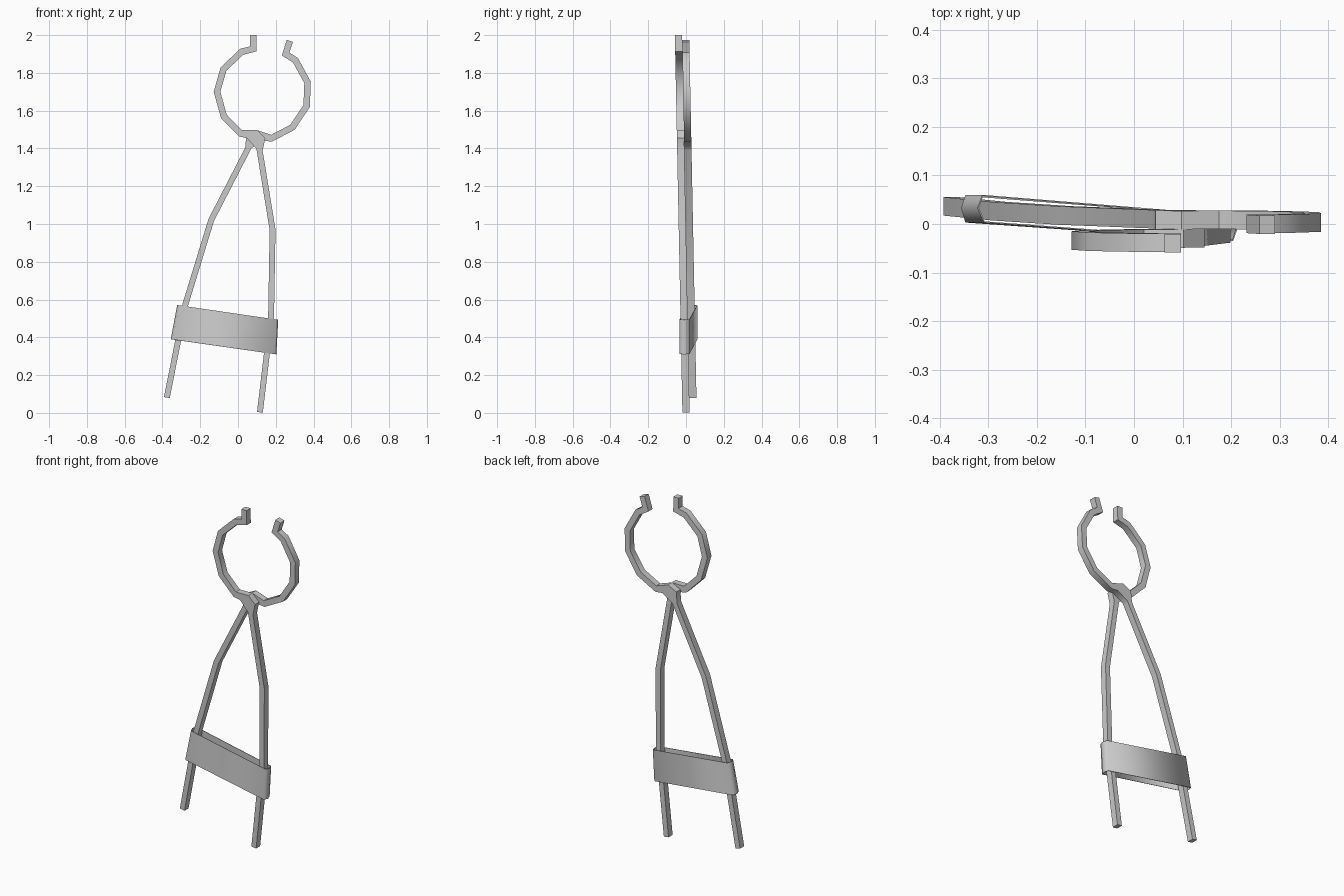
import bpy, bmesh
from math import radians
from mathutils import Vector

cube = bpy.data.objects.get("Cube")
if cube:
    bpy.data.objects.remove(cube, do_unlink=True)

metal = bpy.data.materials.new("grey metal")
metal.use_nodes = True
GREY = (0.6, 0.6, 0.6, 1)
metal.diffuse_color = GREY
metal.node_tree.nodes["Principled BSDF"].inputs["Base Color"].default_value = GREY

DEPTH = 0.038
PIVOT = Vector((0.091, 1.44))
AXIS = Vector((0.1564, 0.9877))      # tilted symmetry line of the tongs


def finish(name, bm, angle, thickness=0):
    bmesh.ops.recalc_face_normals(bm, faces=bm.faces)
    mesh = bpy.data.meshes.new(name)
    bm.to_mesh(mesh)
    bm.free()
    mesh.materials.append(metal)
    obj = bpy.data.objects.new(name, mesh)
    bpy.context.collection.objects.link(obj)
    bpy.ops.object.select_all(action='DESELECT')
    obj.select_set(True)
    bpy.context.view_layer.objects.active = obj
    if thickness:
        mod = obj.modifiers.new("thickness", 'SOLIDIFY')
        mod.thickness = thickness
        bpy.ops.object.modifier_apply(modifier=mod.name)
    bpy.ops.object.shade_smooth_by_angle(angle=radians(angle))
    return obj


def mirror(p):
    d = p - PIVOT
    return PIVOT + 2 * d.dot(AXIS) * AXIS - d


def edge_pair(path, i, width):
    # Mitred edge points on both sides of a centre line
    p = path[i]
    before = (p - path[i - 1]).normalized() if i else None
    after = (path[i + 1] - p).normalized() if i < len(path) - 1 else None
    before, after = before or after, after or before
    t = (before + after).normalized()
    n = Vector((-t.y, t.x))
    half = n * width / 2 / max(0.5, t.dot(after))
    return p - half, p + half


def make_arm(name, pairs, y_shift):
    bm = bmesh.new()
    rings = []
    for a, b in pairs:
        ring = []
        for p, s in ((a, -1), (b, -1), (b, 1), (a, 1)):
            y = -0.04 + 0.02 * (2 - p.y) + y_shift + s * DEPTH / 2
            ring.append(bm.verts.new((p.x, y, p.y)))
        rings.append(ring)
    for r, q in zip(rings, rings[1:]):
        for k in range(4):
            j = (k + 1) % 4
            bm.faces.new((r[k], r[j], q[j], q[k]))
    bm.faces.new(rings[0])
    bm.faces.new(rings[-1])
    finish(name, bm, 40)


# Jaw, broad pivot plate and handle of one arm
jaw = [Vector(p) for p in ((0.08, 2.0), (0.08, 1.927), (0.02, 1.912), (-0.077, 1.82),
                           (-0.111, 1.70), (-0.075, 1.57), (0.013, 1.48), (0.07, 1.476))]
handle = [Vector(p) for p in ((0.115, 1.387), (0.183, 0.97), (0.175, 0.5), (0.116, 0.003))]
plate = [(Vector((0.047, 1.455)), Vector((0.102, 1.497))),
         (Vector((0.098, 1.397)), Vector((0.145, 1.455)))]
pairs = [edge_pair(jaw, i, 0.034) for i in range(len(jaw) - 1)]
pairs += plate
pairs += [edge_pair(handle, i, 0.031) for i in range(len(handle))]

make_arm("front_arm", pairs, 0)
make_arm("back_arm", [(mirror(a), mirror(b)) for a, b in pairs], DEPTH)

# Flat band wrapped around both handles: lower x, upper x, y
outline = [(-0.347, -0.309, 0.003), (0.194, 0.204, -0.035), (0.203, 0.213, -0.010),
           (0.194, 0.204, 0.018), (-0.347, -0.312, 0.060), (-0.356, -0.322, 0.033)]
bm = bmesh.new()
lower, upper = [], []
for x0, x1, y in outline:
    lower.append(bm.verts.new((x0, y, 0.339 - 0.143 * x0)))
    upper.append(bm.verts.new((x1, y, 0.524 - 0.146 * x1)))
for k in range(len(outline)):
    j = (k + 1) % len(outline)
    bm.faces.new((lower[k], lower[j], upper[j], upper[k]))
finish("band", bm, 80, 0.003)
